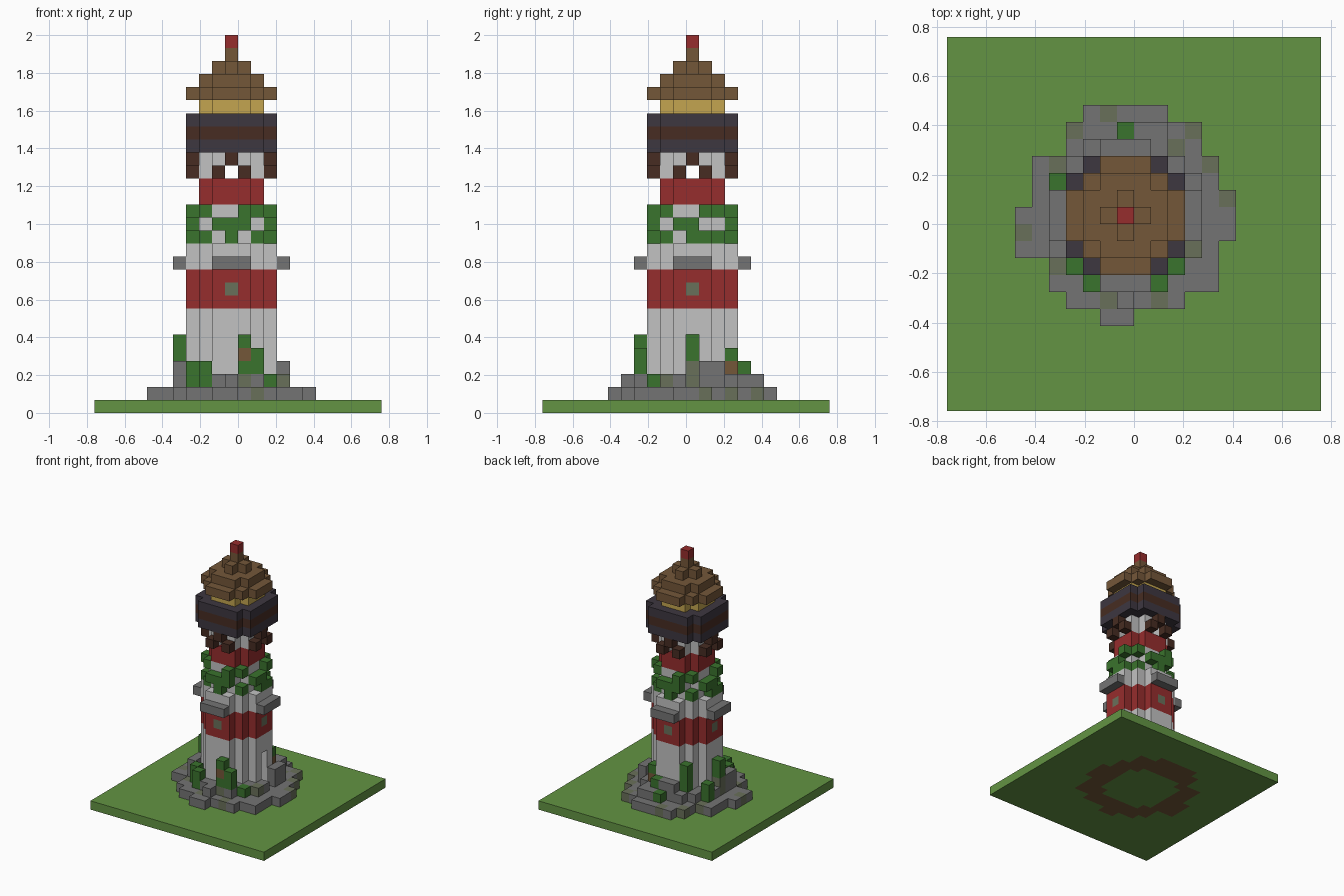
import bpy
import bmesh
from mathutils import Vector

if "Cube" in bpy.data.objects:
    bpy.data.objects.remove(bpy.data.objects["Cube"])

U = 2 / 29                      # edge of one block
PALETTE = {                     # display colours, converted to linear below
    "white_plaster": "C2C2C2", "red_paint": "962D2D", "grass_green": "639443",
    "grey_stone": "747474", "mossy_stone": "69705A", "leaf_green": "3A732D",
    "slate_dark": "3D3740", "dark_wood": "472C22", "roof_wood": "745739",
    "lamp_yellow": "C4A550",
}


def linear(code):
    v = [int(code[i:i + 2], 16) / 255 for i in (0, 2, 4)]
    return [((c + 0.055) / 1.055) ** 2.4 for c in v] + [1]


def make_material(name, code):
    mat = bpy.data.materials.new(name)
    mat.use_nodes = True
    mat.diffuse_color = linear(code)
    bsdf = next(n for n in mat.node_tree.nodes if n.type == 'BSDF_PRINCIPLED')
    bsdf.inputs["Base Color"].default_value = linear(code)
    return mat


MATS = {n: make_material(n, c) for n, c in PALETTE.items()}
grid = {}                       # (a, b, layer) -> (part, colour), tower axis at 0, 0


def put(part, colour, cells, layers):
    for a, b in cells:
        for k in layers:
            grid[a, b, k] = (part, colour)


def disc(r2):
    span = range(-7, 8)
    return {(a, b) for a in span for b in span if a * a + b * b <= r2}


def ring(r2):
    d = disc(r2)
    return {(a, b) for a, b in d
            if not {(a + 1, b), (a - 1, b), (a, b + 1), (a, b - 1)} <= d}


def turned(cells, turns):
    cells = set(cells)
    for _ in range(turns):
        cells = {(-b, a) for a, b in cells}
    return cells


def four_sides(cells):
    return set().union(*(turned(cells, t) for t in range(4)))


# Ground slab
put("ground", "grass_green",
    [(a, b) for a in range(-10, 12) for b in range(-11, 11)], [0])

# Rocky foundation: extent of each row, from the back to the front
rows = [(-2, 2), (-3, 4), (-3, 4), (-5, 5), (-5, 5), (-5, 6), (-6, 6),
        (-6, 6), (-6, 5), (-4, 5), (-4, 5), (-3, 3), (-1, 0)]
rocks = {(a, 6 - n) for n, (lo, hi) in enumerate(rows) for a in range(lo, hi + 1)}
put("soil_ring", "roof_wood", rocks - disc(13), [0])
put("foundation", "grey_stone", rocks - disc(10), [1])
put("foundation", "grey_stone", disc(20) - disc(10) - {(4, 0)}, [2])
put("foundation", "grey_stone", [(0, -5), (1, 5), (2, 5)], [2])
put("foundation", "grey_stone",
    [(4, 1), (4, 2), (-4, 0), (-4, -1), (-4, -2), (-1, 4), (0, 4)], [3])
for a, b in [(-1, 6), (-3, 5), (4, 5), (5, 3), (6, 1), (-6, -1), (-4, -3),
             (-4, 3), (4, -2), (2, -5), (-1, -5), (3, 4), (-4, 0), (1, -4)]:
    for k in (1, 2, 3):
        if (a, b, k) in grid:
            grid[a, b, k] = ("foundation", "mossy_stone")

# Hollow tower with painted bands
put("tower_wall", "white_plaster", ring(10), range(1, 13))
put("tower_wall", "red_paint", ring(10), range(8, 11))
put("tower_wall", "white_plaster", ring(5), range(13, 20))
put("tower_wall", "red_paint", ring(5), (16, 17))
put("tower_wall", "mossy_stone", four_sides([(0, -3)]), [9])

# Doorways and high openings
for a in (3, -3):
    for k in range(2, 6):
        grid.pop((a, 0, k))
for a, b in four_sides([(0, -2)]):
    grid.pop((a, b, 18))

# Stone ledges
put("ledge", "grey_stone", four_sides([(-1, -4), (0, -4), (1, -4)]), [11])

# Ivy at the base, with some bare soil
for cells, layers in [([(1, -4)], (3, 5)), ([(2, -4)], (3, 4)), ([(3, -3)], [2]),
                      ([(-2, -4), (-3, -3)], (2, 3)), ([(0, 5)], [2]),
                      ([(1, 4)], [3]), ([(2, 3)], (2, 4)),
                      ([(-2, 3)], (2, 3, 4, 5)), ([(-4, 2)], (2, 3)),
                      ([(-4, 0)], (4, 5))]:
    put("base_ivy", "leaf_green", cells, layers)
put("base_ivy", "roof_wood", [(1, -4)], [4])
put("base_ivy", "roof_wood", [(2, 3)], [3])

# Ivy belt around the upper tower
pattern_a = ("G..G.", ".GGG.", "G.G..")
pattern_b = ("G..GG", ".GG..", "G.GGG")
for turn, pattern in enumerate((pattern_a, pattern_b) * 2):
    for k, row in zip((15, 14, 13), pattern):
        cells = [(n - 2, -2 if n in (0, 4) else -3)
                 for n, ch in enumerate(row) if ch == "G"]
        put("ivy_belt", "leaf_green", turned(cells, turn), [k])

# Timber brackets under the gallery
put("brackets", "dark_wood", four_sides([(-1, -3), (1, -3)]), [18])
put("brackets", "dark_wood", four_sides([(0, -3)]), [19])

# Gallery, lantern room, stepped roof and finial
put("gallery", "slate_dark", disc(13), (20, 22))
put("gallery", "dark_wood", disc(13), [21])
put("lantern_room", "lamp_yellow", disc(5), [23])
for k, r2 in zip(range(24, 28), (10, 5, 1, 0)):
    put("roof", "roof_wood", disc(r2), [k])
put("finial", "red_paint", disc(0), [28])


# Turn each part's blocks into one mesh of its exposed faces
def build_part(part):
    cells = {c: v[1] for c, v in grid.items() if v[0] == part}
    colours = sorted(set(cells.values()))
    bm = bmesh.new()
    for cell, colour in cells.items():
        centre = Vector((cell[0] - 0.5, cell[1] + 0.5, cell[2] + 0.5))
        for axis in range(3):
            for sign in (-1, 1):
                near = list(cell)
                near[axis] += sign
                if tuple(near) in grid:
                    continue
                n, s = Vector(), Vector()
                n[axis] = sign / 2
                s[(axis + 1) % 3] = 0.5
                t = n.cross(s) * 2
                corners = (-s - t, s - t, s + t, t - s)
                face = bm.faces.new([bm.verts.new((centre + n + c) * U)
                                     for c in corners])
                face.material_index = colours.index(colour)
    bmesh.ops.remove_doubles(bm, verts=bm.verts, dist=U / 100)
    bmesh.ops.dissolve_limit(bm, angle_limit=0.01, verts=bm.verts,
                             edges=bm.edges, delimit={'MATERIAL'})
    mesh = bpy.data.meshes.new(part)
    bm.to_mesh(mesh)
    bm.free()
    for c in colours:
        mesh.materials.append(MATS[c])
    bpy.context.collection.objects.link(bpy.data.objects.new(part, mesh))


for part in sorted({v[0] for v in grid.values()}):
    build_part(part)
